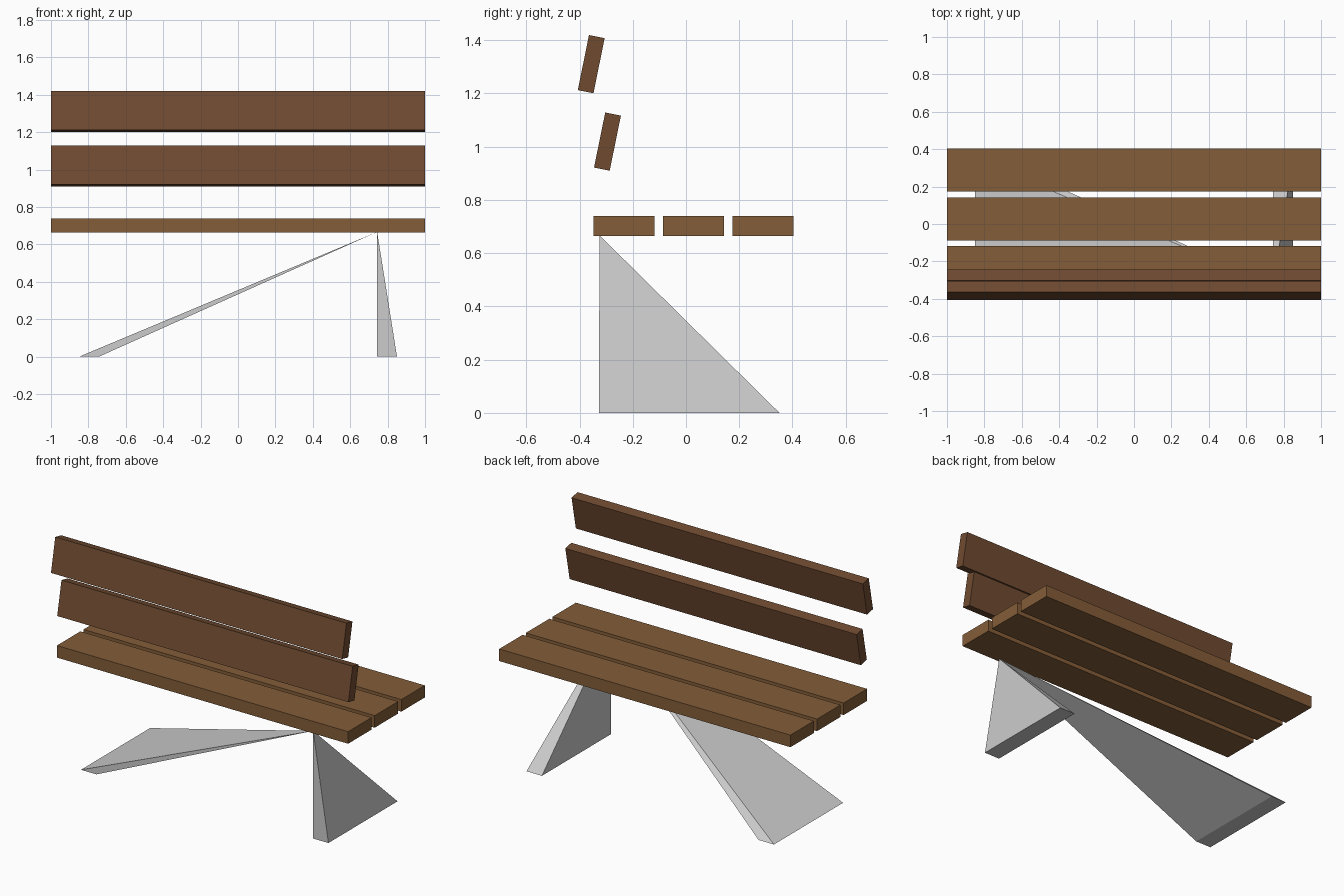
import bpy, bmesh, math

if "Cube" in bpy.data.objects:
    bpy.data.objects.remove(bpy.data.objects["Cube"])


def material(name, color):
    m = bpy.data.materials.new(name)
    m.diffuse_color = color
    m.use_nodes = True
    m.node_tree.nodes["Principled BSDF"].inputs["Base Color"].default_value = m.diffuse_color
    return m


seat_wood = material("seat_wood", (0.23, 0.11, 0.04, 1))
back_wood = material("back_wood", (0.16, 0.07, 0.03, 1))


def plank(name, y, z, depth, height, tilt, mat):
    bpy.ops.mesh.primitive_cube_add(size=1, location=(0, y, z))
    o = bpy.context.object
    o.name = name
    o.scale = (2, depth, height)
    o.rotation_euler.x = tilt
    o.data.materials.append(mat)


def leg(name, x0, x1, apex):
    # rectangular foot drawn up to a single point
    bm = bmesh.new()
    base = [bm.verts.new(p) for p in
            ((x0, -0.327, 0), (x1, -0.327, 0), (x1, 0.351, 0), (x0, 0.351, 0))]
    tip = bm.verts.new(apex)
    bm.faces.new(base[::-1])
    for i in range(4):
        bm.faces.new((base[i], base[(i + 1) % 4], tip))
    bmesh.ops.recalc_face_normals(bm, faces=bm.faces)
    me = bpy.data.meshes.new(name)
    bm.to_mesh(me)
    bm.free()
    bpy.context.collection.objects.link(bpy.data.objects.new(name, me))


# Seat planks
for i, y in enumerate((-0.233, 0.028, 0.289)):
    plank(f"seat_plank_{i + 1}", y, 0.702, 0.23, 0.075, 0, seat_wood)

# Backrest planks
for i, (y, z) in enumerate(((-0.295, 1.019), (-0.356, 1.31))):
    plank(f"back_plank_{i + 1}", y, z, 0.06, 0.211, math.radians(-11.5), back_wood)

# Legs, both reaching the same point under the seat
apex = (0.744, -0.325, 0.667)
leg("right_leg", 0.744, 0.85, apex)
leg("left_leg", -0.85, -0.744, apex)
